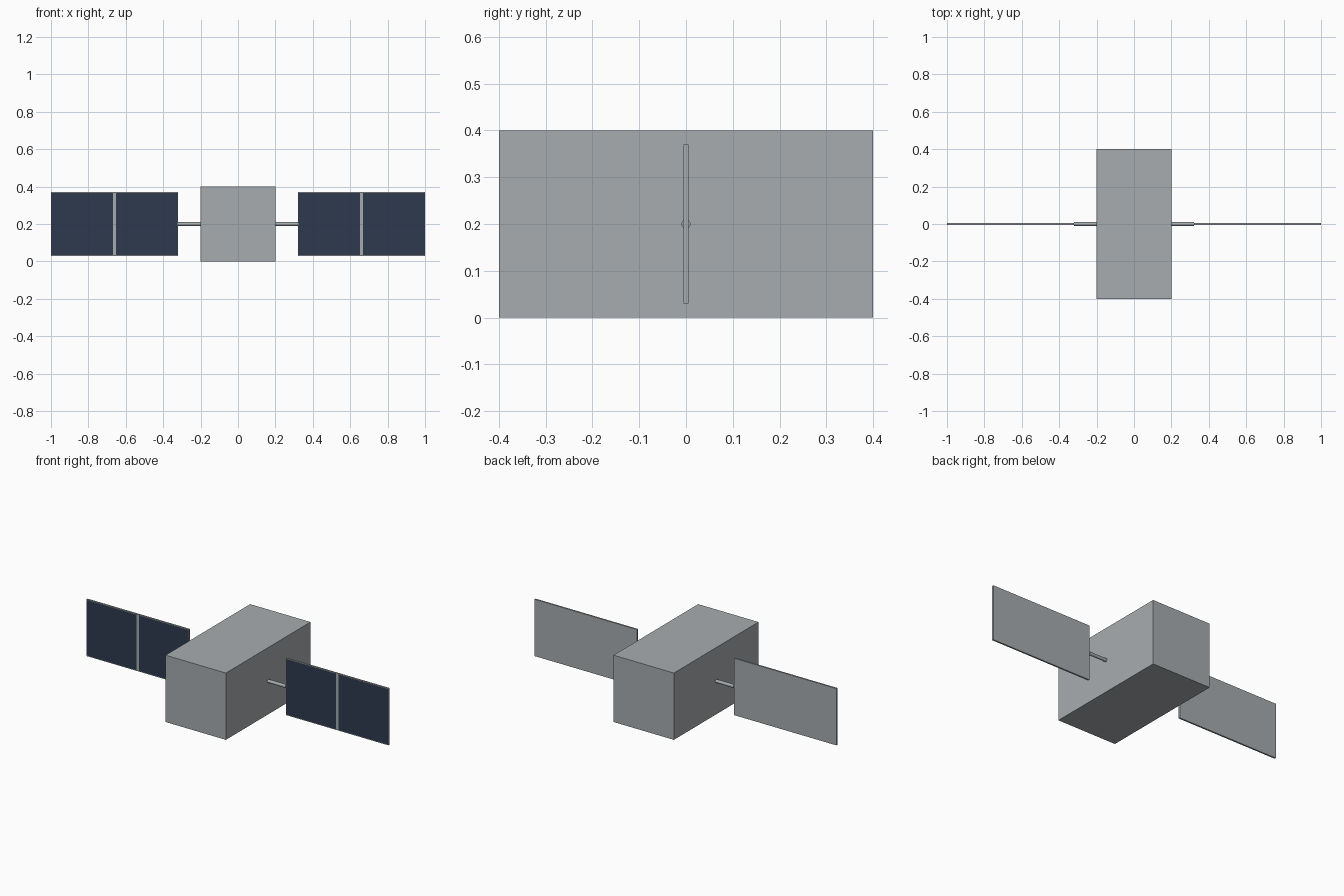
import bpy, bmesh
from math import pi
from mathutils import Matrix, Vector

cube = bpy.data.objects.get("Cube")
if cube:
    bpy.data.objects.remove(cube, do_unlink=True)


def material(name, srgb, roughness=0.6):
    # Display colour (0-255) to linear values
    color = [((c / 255 + 0.055) / 1.055) ** 2.4 for c in srgb] + [1]
    mat = bpy.data.materials.new(name)
    mat.use_nodes = True
    mat.diffuse_color = color
    bsdf = mat.node_tree.nodes["Principled BSDF"]
    bsdf.inputs["Base Color"].default_value = color
    bsdf.inputs["Roughness"].default_value = roughness
    return mat


METAL = material("light_grey_metal", (167, 172, 175))
CELL = material("dark_blue_cells", (45, 58, 78))

MID_Z = 0.2
BODY = Vector((0.4, 0.8, 0.4))
PANEL = Vector((0.68, 0.01, 0.34))
PANEL_X = 0.66
BORDER = 0.004
RIB = 0.008        # half width of the rib between the cells
ROD_RADIUS = 0.01


def finish(name, bm, *mats):
    mesh = bpy.data.meshes.new(name)
    bm.to_mesh(mesh)
    bm.free()
    for mat in mats:
        mesh.materials.append(mat)
    obj = bpy.data.objects.new(name, mesh)
    bpy.context.collection.objects.link(obj)
    return obj


def box(center, size):
    bm = bmesh.new()
    matrix = Matrix.Translation(center) @ Matrix.Diagonal((*size, 1))
    bmesh.ops.create_cube(bm, size=1, matrix=matrix)
    return bm


def cut(bm, point, normal):
    bmesh.ops.bisect_plane(bm, geom=bm.verts[:] + bm.edges[:] + bm.faces[:],
                           plane_co=point, plane_no=normal)


# Main body
finish("body", box((0, 0, MID_Z), BODY), METAL)

for side, sign in (("left", 1), ("right", -1)):
    # Solar panel with two cells cut into its front face
    center = Vector((sign * PANEL_X, 0, MID_Z))
    bm = box(center, PANEL)
    half_x, half_z = PANEL.x / 2 - BORDER, PANEL.z / 2 - BORDER
    for dx in (-half_x, -RIB, RIB, half_x):
        cut(bm, center + Vector((dx, 0, 0)), (1, 0, 0))
    for dz in (-half_z, half_z):
        cut(bm, center + Vector((0, 0, dz)), (0, 0, 1))
    bm.normal_update()
    for face in bm.faces:
        offset = face.calc_center_median() - center
        in_cell = RIB < abs(offset.x) < half_x and abs(offset.z) < half_z
        face.material_index = int(face.normal.y < -0.5 and in_cell)
    finish(side + "_solar_panel", bm, METAL, CELL)

    # Rod from the body to the panel
    inner, outer = BODY.x / 2, PANEL_X - PANEL.x / 2
    bm = bmesh.new()
    matrix = (Matrix.Translation((sign * (inner + outer) / 2, 0, MID_Z))
              @ Matrix.Rotation(pi / 2, 4, "Y"))
    bmesh.ops.create_cone(bm, cap_ends=True, segments=12, radius1=ROD_RADIUS,
                          radius2=ROD_RADIUS, depth=outer - inner, matrix=matrix)
    finish(side + "_panel_rod", bm, METAL)
